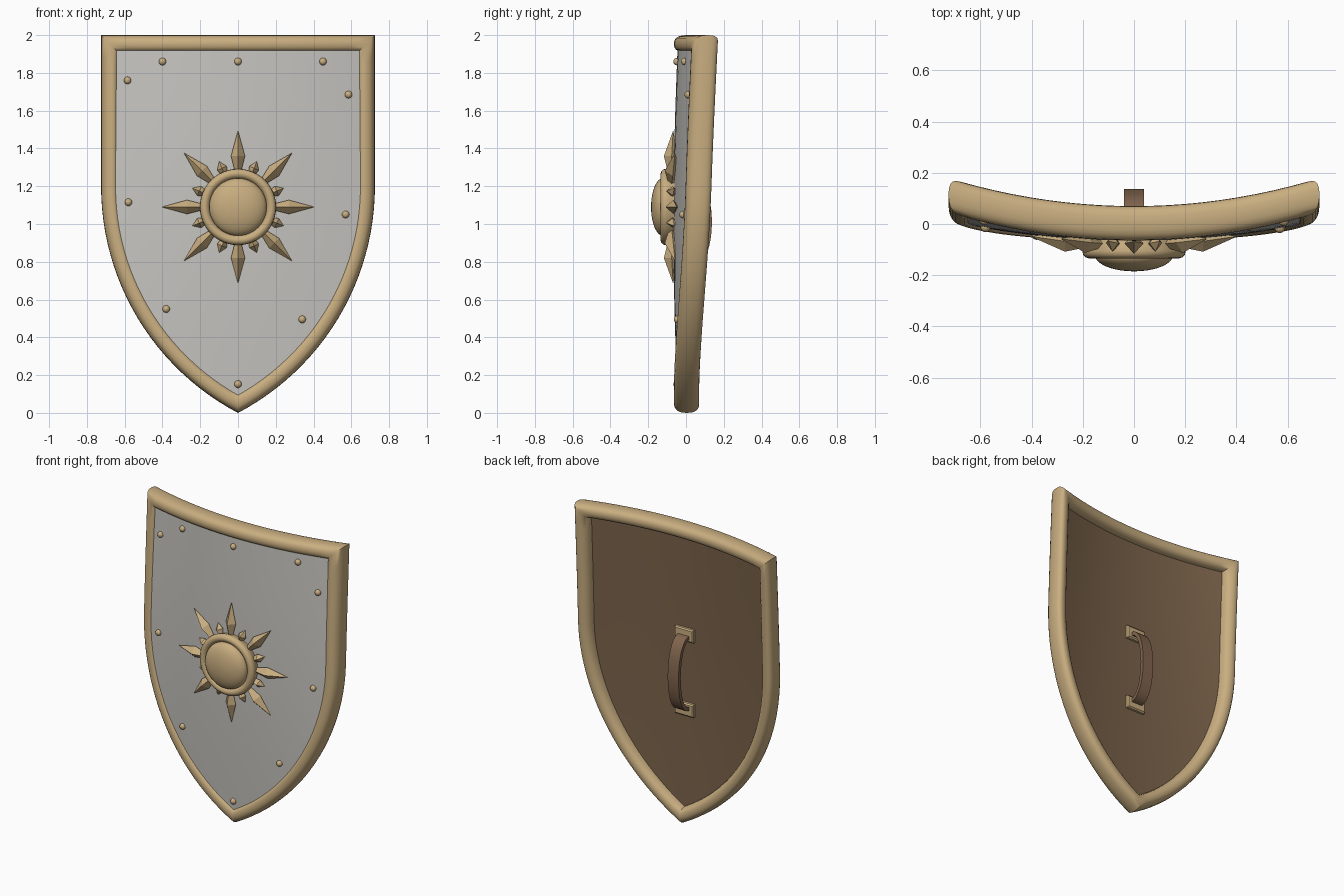
import bpy, bmesh, math
from mathutils import Vector, Matrix

if "Cube" in bpy.data.objects:
    bpy.data.objects.remove(bpy.data.objects["Cube"])


def material(name, rgb):
    m = bpy.data.materials.new(name)
    m.diffuse_color = (*rgb, 1)
    m.use_nodes = True
    m.node_tree.nodes["Principled BSDF"].inputs["Base Color"].default_value = m.diffuse_color
    return m


GOLD = material("pale_gold", (0.58, 0.42, 0.215))
STEEL = material("grey_steel", (0.56, 0.55, 0.52))
WOOD = material("brown_wood", (0.20, 0.125, 0.07))
LEATHER = material("brown_leather", (0.22, 0.13, 0.075))

W, TOP, SHOULDER = 0.725, 2.0, 1.2
R = (W * W + SHOULDER ** 2) / (2 * W)      # side arc meets the tip at z = 0
SUN_Z, HANDLE_Z = 1.09, 1.01


def bend(x, z):
    return (0.10 + 0.055 * z) * x * x - 0.015 * math.sin(math.pi * z / 2)


def front(x, z):
    return bend(x, z) - 0.042 - 0.010 * math.sin(math.pi * z / 2)


def finish(bm, name, mat, angle=35):
    bmesh.ops.recalc_face_normals(bm, faces=bm.faces[:])
    me = bpy.data.meshes.new(name)
    bm.to_mesh(me)
    bm.free()
    ob = bpy.data.objects.new(name, me)
    bpy.context.collection.objects.link(ob)
    me.materials.append(mat)
    if angle:
        bpy.ops.object.select_all(action='DESELECT')
        ob.select_set(True)
        bpy.context.view_layer.objects.active = ob
        bpy.ops.object.shade_smooth_by_angle(angle=math.radians(angle))
    return ob


def loft(rings, name, mat, wrap=False, angle=35):
    """Join closed rings of points; wrap the ends or cap them."""
    bm = bmesh.new()
    vs = [[bm.verts.new(p) for p in ring] for ring in rings]
    n = len(rings[0])
    for i in range(len(vs) if wrap else len(vs) - 1):
        a, b = vs[i], vs[(i + 1) % len(vs)]
        for j in range(n):
            k = (j + 1) % n
            bm.faces.new((a[j], a[k], b[k], b[j]))
    if not wrap:
        bm.faces.new(vs[0])
        bm.faces.new(vs[-1])
    return finish(bm, name, mat, angle)


def outline(d):
    """Shield outline moved inwards by d, as x, z points."""
    w, r = W - d, R - d
    end = math.acos((R - W) / r)
    half = [(w * i / 10, TOP - d) for i in range(10)]
    half += [(w, TOP - d + (SHOULDER - TOP + d) * i / 8) for i in range(8)]
    half += [(W - R + r * math.cos(end * i / 24), SHOULDER - r * math.sin(end * i / 24))
             for i in range(25)]
    return half + [(-x, z) for x, z in half[-2:0:-1]]


def half_width(z, d):
    if z >= SHOULDER:
        return W - d
    return max(W - R + math.sqrt(max((R - d) ** 2 - (SHOULDER - z) ** 2, 0)), 0.002)


# rim: rounded profile swept round the outline with mitred corners
rim = []
for i in range(20):
    t = 2 * math.pi * i / 20
    c, s = math.cos(t), math.sin(t)
    d = 0.046 + 0.046 * math.copysign(abs(c) ** 0.8, c)
    y = 0.004 + 0.067 * math.copysign(abs(s) ** 0.8, s)
    rim.append([(x, y + bend(x, z), z) for x, z in outline(d)])
loft(rim, "rim", GOLD, wrap=True, angle=45)


# face plate and wooden backing
def slab(name, mat, fa, fb, d=0.05):
    rows = []
    z0 = SHOULDER - math.sqrt((R - d) ** 2 - (R - W) ** 2)
    for i in range(41):
        z = z0 + (TOP - d - z0) * i / 40
        xs = [half_width(z, d) * k / 10 for k in range(-10, 11)]
        rows.append([(x, fa(x, z), z) for x in xs] + [(x, fb(x, z), z) for x in xs[::-1]])
    loft(rows, name, mat)


slab("face_plate", STEEL, front, lambda x, z: bend(x, z) - 0.01)
slab("wood_backing", WOOD, lambda x, z: bend(x, z) - 0.01, lambda x, z: bend(x, z) + 0.016)


# rivets
bm = bmesh.new()
for x, z in [(-.40, 1.86), (0, 1.86), (.45, 1.86), (-.585, 1.76), (.585, 1.685),
             (-.58, 1.115), (.57, 1.05), (-.38, .55), (.34, .495), (0, .152)]:
    bmesh.ops.create_uvsphere(bm, u_segments=14, v_segments=8, radius=0.02,
                              matrix=Matrix.Translation((x, front(x, z), z)))
finish(bm, "rivets", GOLD, 60)


# sun rays: faceted pointed kites, eight long and eight short
def ray(bm, ang, tip, mid, hw, peak):
    u = Vector((math.sin(ang), 0, math.cos(ang)))
    v = Vector((math.cos(ang), 0, -math.sin(ang)))

    def p(r, side, y):
        q = u * r + v * side
        return bm.verts.new((q.x, y + 0.12 * q.x ** 2, q.z + SUN_Z))
    a, b = p(0.12, 0, -0.08), p(tip, 0, -0.068)
    ring = [p(mid, hw, -0.076), p(mid, 0, peak), p(mid, -hw, -0.076), p(mid, 0, -0.04)]
    for i in range(4):
        bm.faces.new((a, ring[i], ring[(i + 1) % 4]))
        bm.faces.new((b, ring[(i + 1) % 4], ring[i]))


bm = bmesh.new()
for i in range(8):
    ray(bm, i * math.pi / 4, 0.405, 0.27, 0.037, -0.117)
    ray(bm, (i + 0.5) * math.pi / 4, 0.262, 0.222, 0.027, -0.108)
finish(bm, "sun_rays", GOLD, 0)


# sun disc: turned profiles of radius, y
def turned(name, prof):
    loft([[(r * math.cos(a * math.pi / 24), y, SUN_Z + r * math.sin(a * math.pi / 24))
           for a in range(48)] for r, y in prof], name, GOLD)


turned("sun_ring", [(0.185, -0.04), (0.195, -0.085), (0.202, -0.105), (0.199, -0.12),
                    (0.19, -0.13), (0.178, -0.134), (0.166, -0.131), (0.155, -0.122),
                    (0.15, -0.11)])
turned("sun_boss", [(0.152, -0.10)] + [(0.152 * math.cos(t * math.pi / 20.4),
                    -0.122 - 0.063 * math.sin(t * math.pi / 20.4)) for t in range(11)])


# handle plates with a bevelled edge
for name, z in (("upper_handle_plate", HANDLE_Z + 0.25), ("lower_handle_plate", HANDLE_Z - 0.25)):
    loft([[(sx * (0.07 - b), y, z + sz * (0.043 - b))
           for sx, sz in ((-1, -1), (1, -1), (1, 1), (-1, 1))]
          for b, y in ((0, -0.01), (0, 0.018), (0.008, 0.026))], name, GOLD, angle=0)

# arched handle strap
arc = []
for i in range(25):
    t = math.pi * i / 24
    c, s = math.cos(t), math.sin(t) ** 0.8 if 0 < i < 24 else 0
    yo, zo = 0.012 + 0.125 * s, 0.25 * c
    yi, zi = 0.006 + 0.107 * s, 0.228 * c
    arc.append([(-0.04, yo, HANDLE_Z + zo), (0.04, yo, HANDLE_Z + zo),
                (0.04, yi, HANDLE_Z + zi), (-0.04, yi, HANDLE_Z + zi)])
loft(arc, "handle_strap", LEATHER)
